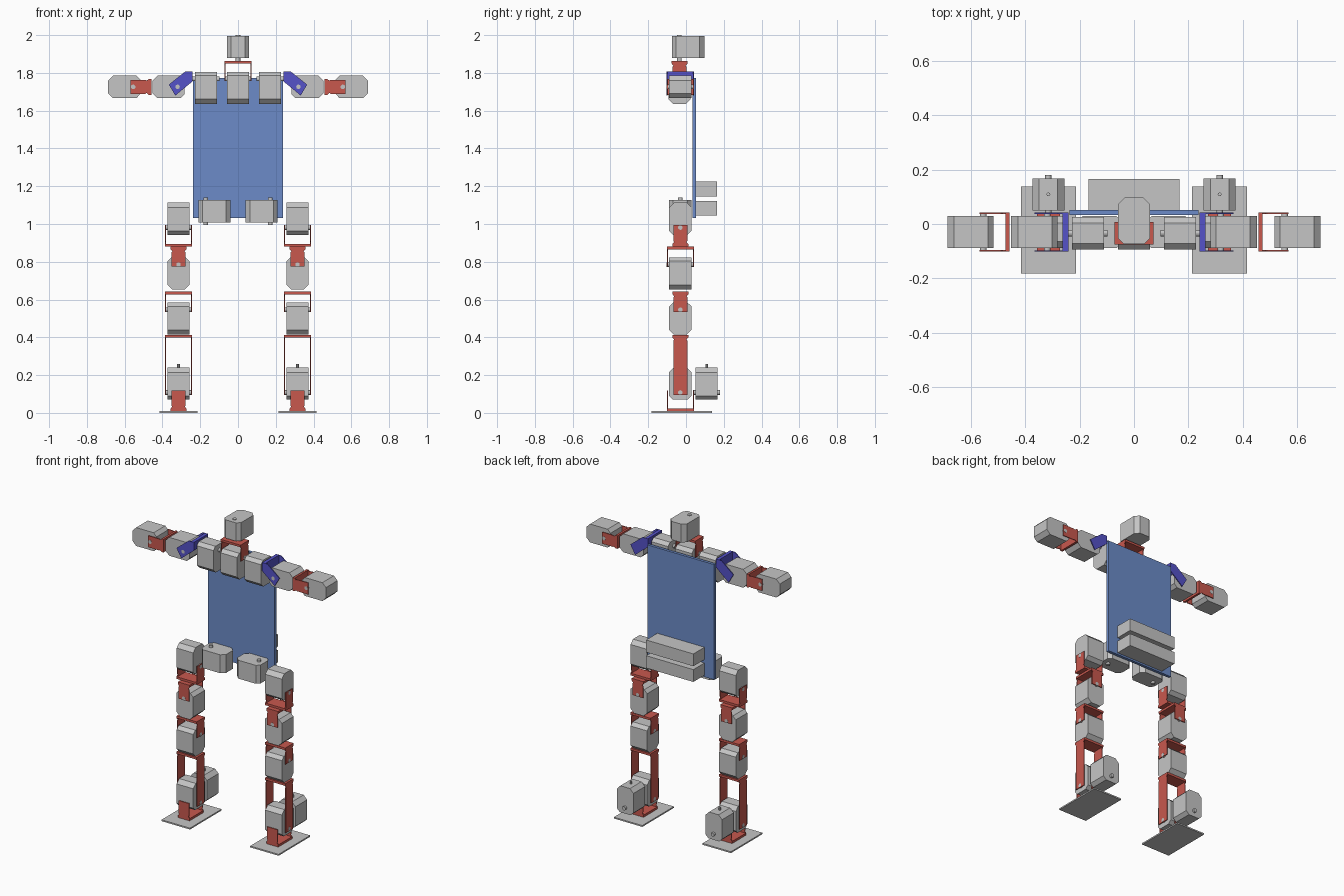
import bpy, bmesh, math
from mathutils import Matrix, Vector

if "Cube" in bpy.data.objects:
    bpy.data.objects.remove(bpy.data.objects["Cube"])

def material(name, rgb):
    m = bpy.data.materials.new(name)
    m.diffuse_color = (*rgb, 1)
    m.use_nodes = True
    m.node_tree.nodes["Principled BSDF"].inputs["Base Color"].default_value = m.diffuse_color
    return m

GREY = material("light grey", (0.56, 0.56, 0.56))
RED = material("bracket red", (0.58, 0.098, 0.076))
BLUE = material("plate blue", (0.15, 0.26, 0.58))
INDIGO = material("shoulder indigo", (0.09, 0.084, 0.58))

X, Y, Z = Vector((1, 0, 0)), Vector((0, 1, 0)), Vector((0, 0, 1))
YC = -0.03          # depth of the main joint line
HALF = 0.059        # half width of a motor body
GAP = 0.0715        # half width of a U bracket


def finish(bm, name, mat, matrix=Matrix()):
    bmesh.ops.transform(bm, matrix=matrix, verts=bm.verts)
    bmesh.ops.recalc_face_normals(bm, faces=bm.faces)
    me = bpy.data.meshes.new(name)
    bm.to_mesh(me)
    bm.free()
    me.materials.append(mat)
    ob = bpy.data.objects.new(name, me)
    bpy.context.collection.objects.link(ob)
    return ob


def prism(bm, pts, w0, w1):
    lo = [bm.verts.new((u, v, w0)) for u, v in pts]
    hi = [bm.verts.new((u, v, w1)) for u, v in pts]
    bm.faces.new(lo[::-1])
    bm.faces.new(hi)
    for i in range(len(pts)):
        j = (i + 1) % len(pts)
        bm.faces.new((lo[i], lo[j], hi[j], hi[i]))


def cylinder(bm, r, w0, w1, n=16):
    prism(bm, [(r * math.cos(2 * math.pi * i / n), r * math.sin(2 * math.pi * i / n))
               for i in range(n)], w0, w1)


def mirrored(half):
    return half + [(u, -v) for u, v in reversed(half)]


def frame(pos, direction, axis):
    # local u = length direction, w = joint axis
    v = axis.cross(direction)
    m = Matrix((direction, v, axis)).transposed().to_4x4()
    m.translation = pos
    return m


def box(name, mat, x, y, z):
    bm = bmesh.new()
    prism(bm, [(x[0], y[0]), (x[1], y[0]), (x[1], y[1]), (x[0], y[1])], z[0], z[1])
    return finish(bm, name, mat)


def motor(name, pos, direction, axis, shaft=(-0.072, 0.072)):
    # chamfered block with a shaft near one end
    bm = bmesh.new()
    prism(bm, mirrored([(-0.038, 0.038), (-0.018, HALF), (0.107, HALF), (0.132, 0.034)]),
          -HALF, HALF)
    cylinder(bm, 0.012, *shaft)
    return finish(bm, name, GREY, frame(Vector(pos), direction, axis))


def bracket(name, pos, direction, axis, length):
    # U bracket: two waisted flanges joined by a base plate
    bm = bmesh.new()
    side = mirrored([(-0.014, 0.037), (length - 0.03, 0.037), (length - 0.025, 0.032),
                     (length - 0.014, 0.042), (length, 0.042)])
    for w in (-GAP, GAP - 0.005):
        prism(bm, side, w, w + 0.005)
    prism(bm, mirrored([(length - 0.014, 0.042), (length, 0.042)]), -GAP + 0.005, GAP - 0.005)
    return finish(bm, name, RED, frame(Vector(pos), direction, axis))


# torso plate and battery packs
box("torso_plate", BLUE, (-0.237, 0.237), (0.034, 0.052), (1.033, 1.773))
box("upper_battery", GREY, (-0.168, 0.168), (0.052, 0.165), (1.145, 1.224))
box("lower_battery", GREY, (-0.168, 0.168), (0.052, 0.165), (1.044, 1.123))

# neck and head
motor("neck_motor", (0, YC - 0.004, 1.768), -Z, X)
bracket("neck_bracket", (0, YC - 0.004, 1.77), Z, X, 0.093)
motor("head_motor", (0, -0.035, 1.937), Y, Z, (-0.074, 0.063))

for s, side in ((-1, "left"), (1, "right")):
    # shoulder
    motor(side + "_shoulder_motor", (s * 0.169, YC - 0.004, 1.768), -Z, X)
    bm = bmesh.new()
    flange = [(0.242, 1.754), (0.242, 1.807), (0.28, 1.807), (0.366, 1.738), (0.332, 1.68)]
    for y in (-0.102, 0.037):
        prism(bm, [(s * x, z) for x, z in flange], -y - 0.005, -y)
    plate = [(0.242, 1.754), (0.242, 1.807), (0.264, 1.807), (0.264, 1.738)]
    prism(bm, [(s * x, z) for x, z in plate], -0.037, 0.102)
    finish(bm, side + "_shoulder_bracket", INDIGO, Matrix.Rotation(math.pi / 2, 4, 'X'))

    # arm
    motor(side + "_upper_arm_motor", (s * 0.32, YC, 1.726), s * X, Y)
    bracket(side + "_elbow_bracket", (s * 0.555, YC, 1.726), -s * X, Y, 0.096)
    motor(side + "_forearm_motor", (s * 0.555, YC, 1.726), s * X, Y)

    # hip
    lx = s * 0.315
    motor(side + "_hip_turn_motor", (s * 0.171, YC, 1.068), -s * X, Z)
    motor(side + "_hip_motor", (lx, YC, 0.981), Z, X)
    bracket(side + "_hip_bracket", (lx, YC, 0.981), -Z, X, 0.101)
    bracket(side + "_thigh_bracket", (lx, YC, 0.788), Z, Y, 0.092)
    motor(side + "_thigh_motor", (lx, YC, 0.785), -Z, Y)

    # knee and shin
    bracket(side + "_knee_bracket", (lx, YC, 0.549), Z, X, 0.093)
    motor(side + "_knee_motor", (lx, YC, 0.546), -Z, X)
    bracket(side + "_shin_bracket", (lx, YC, 0.108), Z, X, 0.305)

    # ankle and foot
    motor(side + "_ankle_motor", (lx, YC, 0.108), Z, X)
    motor(side + "_ankle_roll_motor", (lx, 0.109, 0.108), Z, Y)
    bm = bmesh.new()
    cylinder(bm, 0.007, 0.238, 0.258, 10)
    finish(bm, side + "_ankle_knob", GREY, Matrix.Translation((lx, 0.109, 0)))
    bracket(side + "_foot_bracket", (lx, YC, 0.105), -Z, Y, 0.096)
    box(side + "_foot", GREY, (lx - 0.101, lx + 0.101), (-0.182, 0.138), (0, 0.009))
